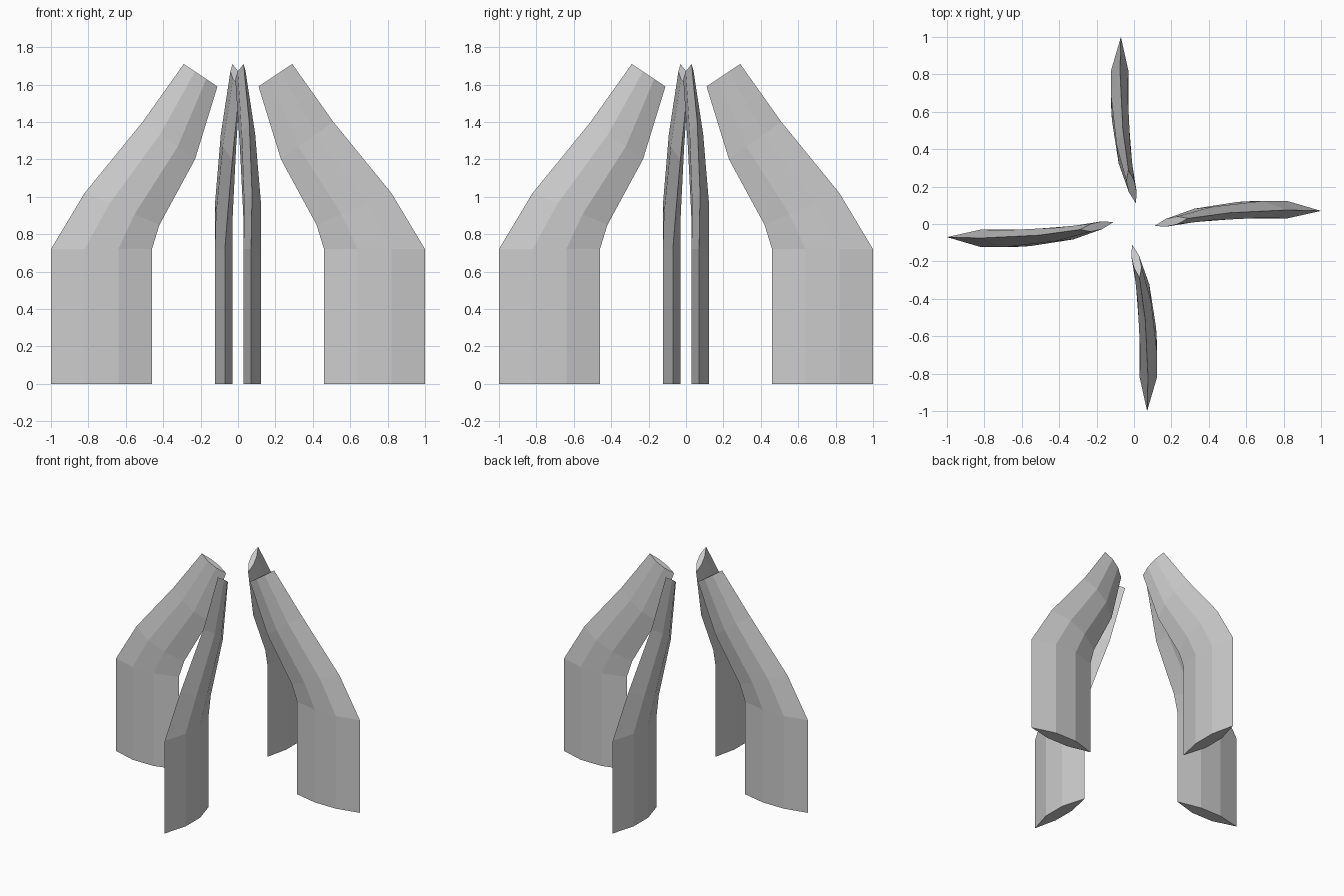
import bpy, bmesh
from mathutils import Vector, Matrix
from math import pi

if "Cube" in bpy.data.objects:
    bpy.data.objects.remove(bpy.data.objects["Cube"])

# Cross-sections of one blade, bottom to top:
# outer edge, inner edge, offsets of the (outer, inner) convex and flat side points
SECTIONS = [
    ((1.00, 0.07, 0.00), (0.46, 0.07, 0.00), (0.053, 0.053), (-0.04, -0.04)),
    ((1.00, 0.07, 0.72), (0.46, 0.07, 0.72), (0.053, 0.053), (-0.04, -0.04)),
    ((0.82, 0.075, 1.02), (0.42, 0.06, 0.85), (0.053, 0.053), (-0.037, -0.037)),
    ((0.51, 0.06, 1.40), (0.23, 0.03, 1.20), (0.042, 0.042), (-0.03, -0.03)),
    ((0.29, 0.03, 1.71), (0.11, -0.01, 1.59), (0.024, 0.024), (-0.018, -0.018)),
]


def ring(outer, inner, convex, flat):
    """Six-sided lens: two sharp edges and a pair of points on each side."""
    a, b = Vector(outer), Vector(inner)
    near, far = a.lerp(b, 1 / 3), a.lerp(b, 2 / 3)
    y = Vector((0, 1, 0))
    return [a, near + y * convex[0], far + y * convex[1],
            b, far + y * flat[1], near + y * flat[0]]


def build_blade(name, angle):
    bm = bmesh.new()
    rings = [[bm.verts.new(p) for p in ring(*s)] for s in SECTIONS]
    for low, high in zip(rings, rings[1:]):
        for i in range(6):
            j = (i + 1) % 6
            bm.faces.new((low[i], low[j], high[j], high[i]))
    # end caps
    bm.faces.new(rings[0])
    bm.faces.new(rings[-1])
    bmesh.ops.recalc_face_normals(bm, faces=bm.faces)
    bm.transform(Matrix.Rotation(angle, 4, 'Z'))
    mesh = bpy.data.meshes.new(name)
    bm.to_mesh(mesh)
    bm.free()
    bpy.context.collection.objects.link(bpy.data.objects.new(name, mesh))


# Four curved blades around the vertical axis
for k, side in enumerate(("right", "back", "left", "front")):
    build_blade(side + "_blade", k * pi / 2)
